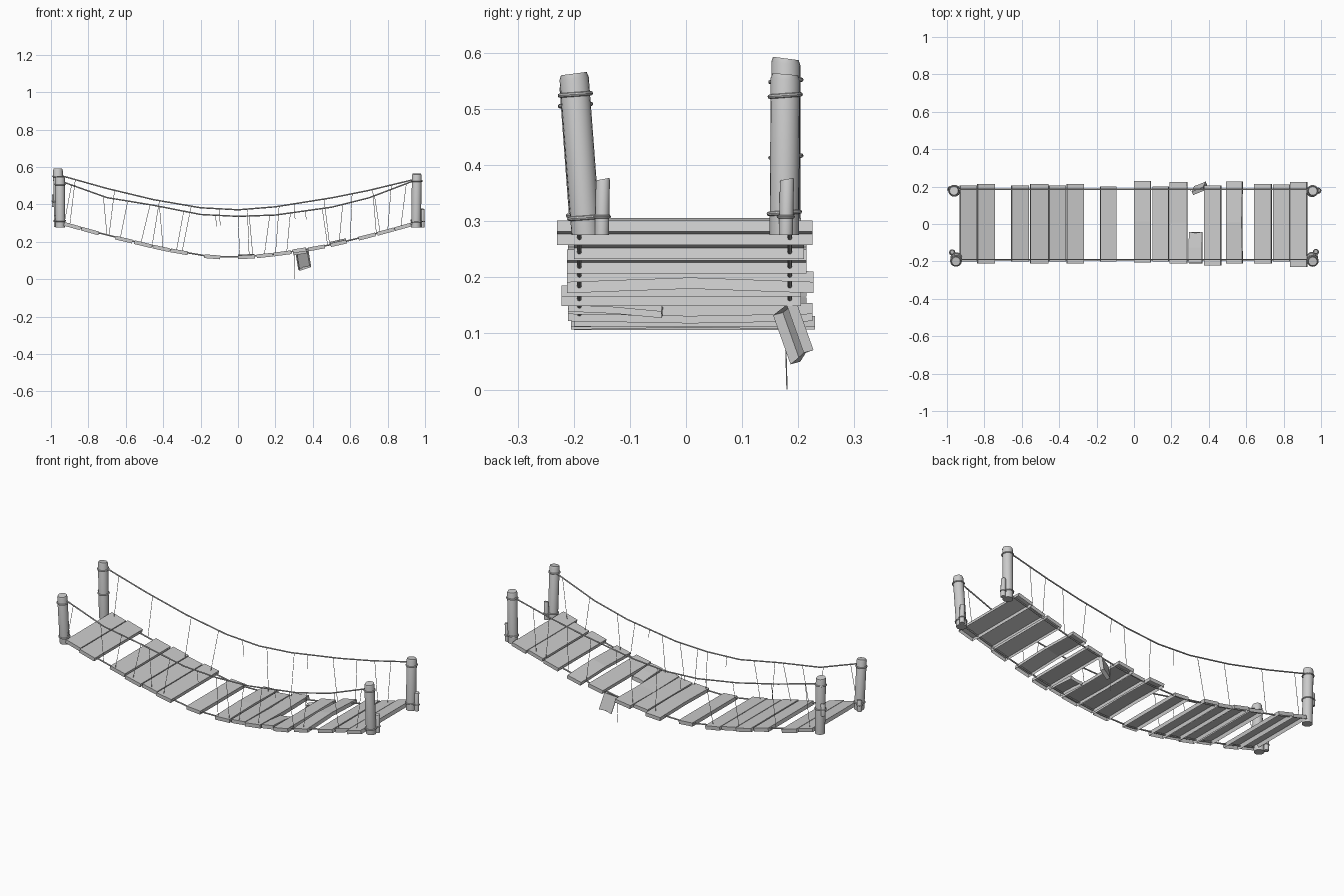
import bpy, bmesh, math
from mathutils import Vector, Matrix

if "Cube" in bpy.data.objects:
    bpy.data.objects.remove(bpy.data.objects["Cube"])

mat = bpy.data.materials.new("weathered_grey")
mat.use_nodes = True
GREY = (0.6, 0.6, 0.6, 1)
mat.diffuse_color = GREY
mat.node_tree.nodes["Principled BSDF"].inputs["Base Color"].default_value = GREY


def add(name, bm, smooth=False):
    bmesh.ops.recalc_face_normals(bm, faces=bm.faces)
    me = bpy.data.meshes.new(name)
    bm.to_mesh(me)
    bm.free()
    me.materials.append(mat)
    ob = bpy.data.objects.new(name, me)
    bpy.context.collection.objects.link(ob)
    if smooth:
        bpy.ops.object.select_all(action='DESELECT')
        ob.select_set(True)
        bpy.context.view_layer.objects.active = ob
        bpy.ops.object.shade_smooth_by_angle(angle=math.radians(40))
    return ob


def height(profile, x):
    """Linear interpolation along an (x, z) profile."""
    for (x0, z0), (x1, z1) in zip(profile, profile[1:]):
        if x <= x1:
            break
    return z0 + (z1 - z0) * (x - x0) / (x1 - x0)


def tube(bm, points, r, sides=8, closed=False):
    """Sweep a round section along a path."""
    pts = [Vector(p) for p in points]
    n = len(pts)
    rings = []
    for i, p in enumerate(pts):
        a = pts[(i - 1) % n] if closed else pts[max(i - 1, 0)]
        b = pts[(i + 1) % n] if closed else pts[min(i + 1, n - 1)]
        t = (b - a).normalized()
        u = t.cross(Vector((0, 0, 1)) if closed else Vector((0, 1, 0))).normalized()
        v = t.cross(u)
        rings.append([bm.verts.new(p + r * (u * math.cos(k * math.tau / sides) + v * math.sin(k * math.tau / sides)))
                      for k in range(sides)])
    for i in range(n if closed else n - 1):
        a, b = rings[i], rings[(i + 1) % n]
        for k in range(sides):
            j = (k + 1) % sides
            bm.faces.new((a[k], a[j], b[j], b[k]))
    if not closed:
        bm.faces.new(rings[0])
        bm.faces.new(rings[-1])


def plank_mesh(width, y0, y1, bend=0.0, jag=(0, 0, 0), thick=0.02):
    """Board along y, open underneath, with an optional bow and a splintered far end."""
    bm = bmesh.new()
    steps = 4
    rings = []
    for i in range(steps + 1):
        f = i / steps
        lift = 0.011 + bend * (1 - abs(2 * f - 1))
        ring = []
        for z, cols in ((lift, (-1, 0, 1)), (lift - thick, (1, -1))):
            for c in cols:
                y = y0 + (y1 - y0) * f + (jag[c + 1] if i == steps else 0)
                ring.append(bm.verts.new((c * width / 2, y, z)))
        rings.append(ring)
    for a, b in zip(rings, rings[1:]):
        for k in (0, 1, 2, 4):
            j = (k + 1) % 5
            bm.faces.new((a[k], a[j], b[j], b[k]))
    bm.faces.new(rings[0])
    bm.faces.new(rings[-1])
    return bm


# Sagging profiles of the deck and hand ropes
DECK = [(-0.96, 0.303), (-0.75, 0.245), (-0.6, 0.208), (-0.4, 0.16), (-0.14, 0.115), (0.05, 0.116),
        (0.24, 0.136), (0.42, 0.165), (0.54, 0.19), (0.7, 0.229), (0.96, 0.3)]
BACK = [(-0.95, 0.555), (-0.7, 0.485), (-0.45, 0.425), (-0.2, 0.382), (0, 0.371), (0.2, 0.387),
        (0.5, 0.435), (0.7, 0.475), (0.95, 0.535)]
FRONT = [(-0.95, 0.525), (-0.7, 0.436), (-0.45, 0.395), (-0.2, 0.346), (0, 0.336), (0.2, 0.343),
         (0.5, 0.385), (0.7, 0.435), (0.95, 0.53)]

# Deck planks: x start, x end, front y, back y, bow
planks = [(-.93, -.842, -.2, .205, 0), (-.838, -.745, -.21, .215, 0), (-.655, -.565, -.2, .205, 0),
          (-.555, -.46, -.21, .215, 0), (-.455, -.365, -.2, .205, 0), (-.36, -.27, -.21, .215, 0),
          (-.18, -.095, -.2, .2, 0), (0, .09, -.205, .23, .004), (.1, .185, -.2, .2, 0),
          (.19, .285, -.21, .225, -.004), (.375, .465, -.222, .205, 0), (.495, .58, -.212, .227, .008),
          (.645, .735, -.212, .215, 0), (.745, .835, -.2, .21, 0), (.838, .925, -.23, .225, 0)]
for i, (x0, x1, y0, y1, bow) in enumerate(planks):
    z0, z1 = height(DECK, x0), height(DECK, x1)
    ob = add(f"plank_{i + 1}", plank_mesh(math.hypot(x1 - x0, z1 - z0), y0, y1, bow))
    ob.location = ((x0 + x1) / 2, 0, (z0 + z1) / 2)
    ob.rotation_euler = (0, -math.atan2(z1 - z0, x1 - x0), 0)

# Snapped plank: fixed stub and hanging piece
stub = add("broken_plank_stub", plank_mesh(0.072, -0.21, -0.045, 0.002, (0.003, -0.004, 0.002)))
stub.location = (0.331, 0, 0.139)
stub.rotation_euler = (math.radians(-4), math.radians(-9), 0)
hang = add("broken_plank_hanging", plank_mesh(0.068, -0.045, 0.045, 0, (0.004, -0.003, 0.002)))
down = Vector((0.015, 0.032, -0.09)).normalized()
across = Vector((0.87, 0.42, 0))
across = (across - down * across.dot(down)).normalized()
hang.matrix_world = Matrix.Translation((0.35, 0.19, 0.102)) @ Matrix(
    (across, down, across.cross(down))).transposed().to_4x4()

# Hand ropes and deck ropes
for side, y, rail in (("front", -0.19, FRONT), ("back", 0.185, BACK)):
    bm = bmesh.new()
    tube(bm, [(x, y, z) for x, z in rail], 0.0037)
    add(side + "_hand_rope", bm, True)
    bm = bmesh.new()
    tube(bm, [(x, y, z + 0.004) for x, z in DECK], 0.004)
    add(side + "_deck_rope", bm, True)

# Thin hanger cords: x at top, x at bottom; the loose ones have snapped
cords = {
    "front": [(-.89, -.93), (-.72, -.7), (-.59, -.63), (-.47, -.52), (-.42, -.4), (-.29, -.33), (0, .01),
              (.06, .08), (.17, .14), (.28, .26), (.45, .48), (.56, .54), (.73, .76), (.9, .87)],
    "back": [(-.87, -.9), (-.66, -.69), (-.42, -.46), (-.25, -.3), (.05, .06), (.22, .2),
             (.46, .49), (.61, .6), (.72, .74), (.82, .8)]}
loose = {"front": [(-.12, .06), (.36, .045)], "back": [(-.1, .09), (.3, .08)]}
for side, y, rail in (("front", -0.19, FRONT), ("back", 0.185, BACK)):
    bm = bmesh.new()
    for top, low in cords[side]:
        tube(bm, [(top, y, height(rail, top)), (low, y, height(DECK, low))], 0.0013, 6)
    for x, drop in loose[side]:
        z = height(rail, x)
        tube(bm, [(x, y, z), (x + 0.005, y, z - drop)], 0.0013, 6)
    if side == "back":
        tube(bm, [(0.3, 0.18, 0.15), (0.3, 0.178, 0.07), (0.302, 0.18, 0)], 0.0013, 6)
    add(side + "_hanger_cords", bm, True)


def log(name, foot, top, r, slant):
    """Leaning round timber with a worn, slightly slanted cut."""
    bm = bmesh.new()
    foot, top = Vector(foot), Vector(top)
    rings = []
    for c, rr, tilt in ((foot, r, 0), (foot.lerp(top, 0.97), r, slant), (top, r * 0.88, slant)):
        rings.append([bm.verts.new(c + Vector((rr * math.cos(a), rr * math.sin(a), tilt * math.sin(a))))
                      for a in (k * math.tau / 20 for k in range(20))])
    for a, b in zip(rings, rings[1:]):
        for k in range(20):
            j = (k + 1) % 20
            bm.faces.new((a[k], a[j], b[j], b[k]))
    bm.faces.new(rings[0])
    bm.faces.new(rings[-1])
    add(name, bm, True)


def lashing(bm, c, radius, thick, tilt):
    """One turn of rope around a timber."""
    tube(bm, [(c.x + radius * math.cos(a), c.y + radius * math.sin(a), c.z + tilt * math.sin(a))
              for a in (k * math.tau / 24 for k in range(24))], thick, 8, True)


# Posts: foot, top, lashing heights, slant of the cut, tied peg (x, y, bottom, top)
posts = [
    ("front_right", (-.95, -.18, .275), (-.952, -.2, .548), (.507, .312), .003, (-.972, -.152, .278, .34)),
    ("back_right", (-.957, .178, .278), (-.963, .178, .59), (.55, .415), -.003, (-.982, .186, .385, .452)),
    ("front_left", (.952, -.178, .275), (.956, -.2, .563), (.526, .306), .003, (.972, -.15, .275, .375)),
    ("back_left", (.952, .175, .275), (.956, .177, .562), (.524, .315), -.002, (.985, .178, .275, .375))]
for name, foot, top, bands, slant, (px, py, pz0, pz1) in posts:
    log(name + "_post", foot, top, 0.026, slant)
    log(name + "_peg", (px, py, pz0), (px, py + 0.002, pz1), 0.0125, 0.002)
    bm = bmesh.new()
    for z in bands:
        c = Vector(foot).lerp(Vector(top), (z - foot[2]) / (top[2] - foot[2]))
        lashing(bm, c, 0.0275, 0.004, 0.002)
    lashing(bm, Vector((px, py, pz0 + 0.033)), 0.0135, 0.003, 0)
    add(name + "_lashings", bm, True)
